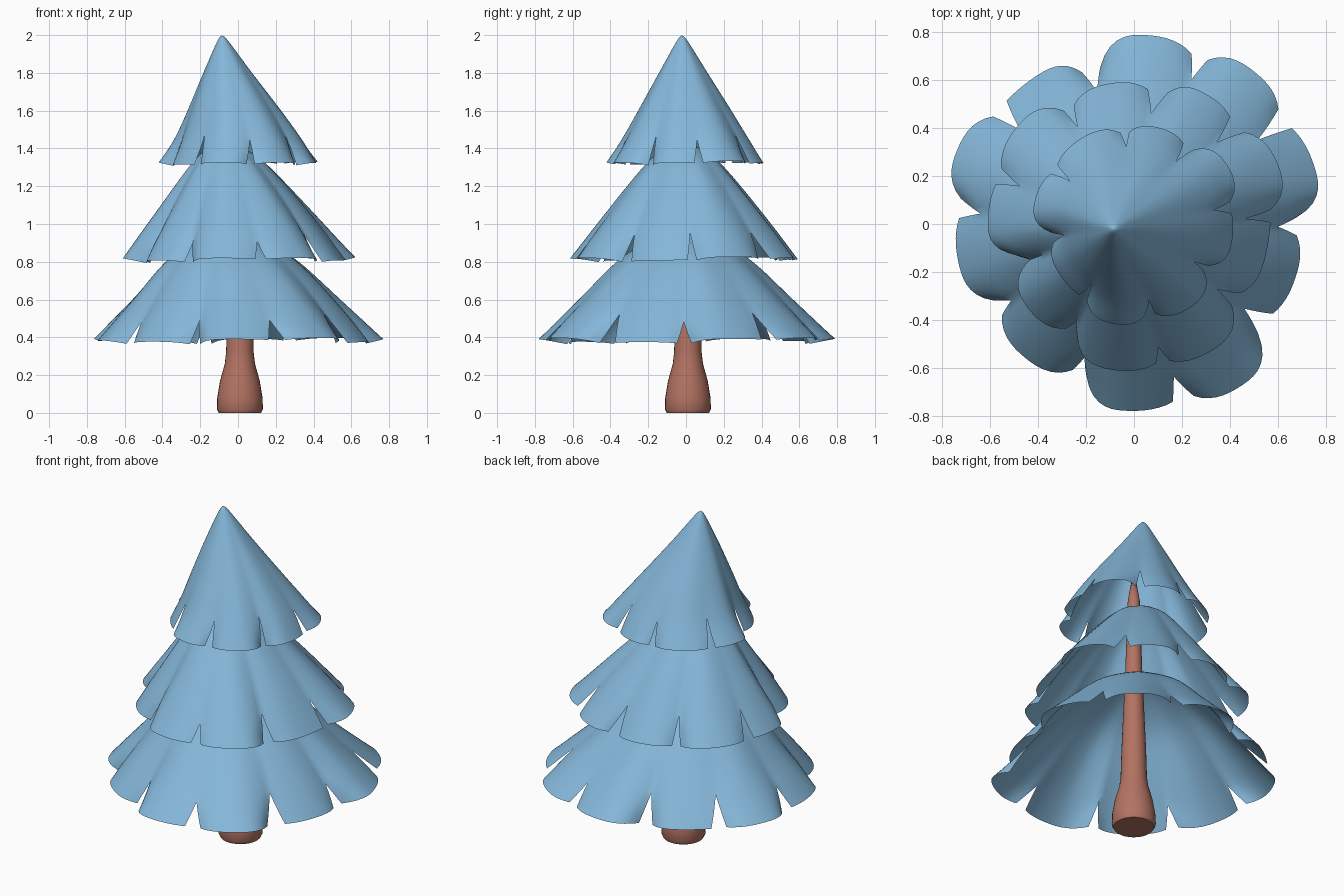
import bpy, bmesh, math, random
from mathutils import Vector

random.seed(4)
cube = bpy.data.objects.get("Cube")
if cube:
    bpy.data.objects.remove(cube, do_unlink=True)


def make_material(name, color):
    mat = bpy.data.materials.new(name)
    mat.use_nodes = True
    mat.diffuse_color = color
    bsdf = mat.node_tree.nodes["Principled BSDF"]
    bsdf.inputs["Base Color"].default_value = color
    bsdf.inputs["Roughness"].default_value = 0.8
    return mat


def finish(bm, name, mat):
    bmesh.ops.remove_doubles(bm, verts=bm.verts, dist=0.0005)
    mesh = bpy.data.meshes.new(name)
    bm.to_mesh(mesh)
    bm.free()
    mesh.materials.append(mat)
    obj = bpy.data.objects.new(name, mesh)
    bpy.context.collection.objects.link(obj)
    bpy.ops.object.select_all(action="DESELECT")
    obj.select_set(True)
    bpy.context.view_layer.objects.active = obj
    bpy.ops.object.shade_smooth_by_angle(angle=math.radians(50))
    return obj


def smooth_path(points, steps=6):
    """Curve through the points, with even steps in each span."""
    pts = [Vector(p) for p in points]
    pts = [2 * pts[0] - pts[1]] + pts + [2 * pts[-1] - pts[-2]]
    path = []
    for a, b, c, d in zip(pts, pts[1:], pts[2:], pts[3:]):
        for i in range(steps):
            t = i / steps
            path.append(0.5 * (2 * b + (c - a) * t + (2 * a - 5 * b + 4 * c - d) * t * t
                               + (3 * b - a - 3 * c + d) * t ** 3))
    return path + [pts[-2]]


def foliage_tier(name, profile, notches, cut, mat):
    """Open skirt of rounded lobes, split by pointed notches.
    Each profile point is radius, height and sideways lean of the axis.
    Each notch is its angle, its rim radius and the radius of the lobe after it."""
    rows = smooth_path(profile)
    last = len(rows) - 1
    rim = profile[-1][0]
    count = len(notches)
    starts = [last - random.choice(cut) for _ in notches]
    columns = 14
    bm = bmesh.new()
    for k in range(count):
        n = (k + 1) % count
        a0, r0, lobe = notches[k]
        a1, r1, _ = notches[n]
        a1 += 360 if n == 0 else 0
        gap0, gap1 = random.uniform(2, 4.5), random.uniform(2, 4.5)
        grid = []
        for i, (r, z, lean) in enumerate(rows):
            open0 = max(0, (i - starts[k]) / (last - starts[k]))
            open1 = max(0, (i - starts[n]) / (last - starts[n]))
            lo, hi = a0 + gap0 * open0, a1 - gap1 * open1
            fold = (i / last) ** 3
            line = []
            for j in range(columns + 1):
                s = j / columns
                angle = math.radians(lo + (hi - lo) * s)
                # Soft waves high up turn into rounded lobes at the rim
                x = abs(2 * s - 1)
                wave = (1 - math.cos(math.pi * x)) / 2
                dip = wave + (x ** 3 - wave) * fold
                target = lobe + ((r0 if s < 0.5 else r1) - lobe) * dip
                shift = (target - rim) * fold
                rad = max(0, r + shift)
                line.append(bm.verts.new((lean + rad * math.cos(angle),
                                          lean * 0.25 + rad * math.sin(angle),
                                          z + shift * 0.22)))
            grid.append(line)
        for up, down in zip(grid, grid[1:]):
            for j in range(columns):
                bm.faces.new((up[j], down[j], down[j + 1], up[j + 1]))
    bmesh.ops.dissolve_degenerate(bm, dist=0.0002, edges=bm.edges)
    return finish(bm, name, mat)


needles = make_material("frosty_blue", (0.235, 0.474, 0.694, 1))
bark = make_material("reddish_brown", (0.445, 0.171, 0.122, 1))

# Foliage, from the bottom up
foliage_tier("lower_foliage",
             [(0.04, 0.98, -0.04), (0.19, 0.91, -0.04), (0.36, 0.8, -0.03),
              (0.565, 0.6, -0.01), (0.78, 0.39, 0)],
             [(-1, 0.68, 0.79), (34, 0.77, 0.81), (68, 0.75, 0.79), (105, 0.67, 0.74),
              (140, 0.74, 0.8), (176, 0.73, 0.75), (212, 0.67, 0.72), (250, 0.66, 0.78),
              (285, 0.76, 0.81), (323, 0.69, 0.71)],
             (3, 4), needles)
foliage_tier("middle_foliage",
             [(0.03, 1.42, -0.06), (0.11, 1.39, -0.06), (0.21, 1.31, -0.045),
              (0.4, 1.09, -0.02), (0.62, 0.82, 0)],
             [(3, 0.57, 0.65), (44, 0.6, 0.62), (80, 0.565, 0.595), (119, 0.555, 0.635),
              (161, 0.6, 0.61), (199, 0.5, 0.565), (240, 0.52, 0.615), (282, 0.59, 0.62),
              (323, 0.53, 0.565)],
             (2, 3, 3), needles)
foliage_tier("top_foliage",
             [(0, 2, -0.085), (0.03, 1.967, -0.08), (0.13, 1.8, -0.055),
              (0.25, 1.6, -0.02), (0.34, 1.45, 0), (0.42, 1.325, 0)],
             [(10, 0.41, 0.46), (56, 0.395, 0.415), (96, 0.385, 0.42), (146, 0.405, 0.425),
              (189, 0.345, 0.375), (235, 0.375, 0.425), (281, 0.385, 0.42), (328, 0.355, 0.415)],
             (5, 6, 7), needles)

# Trunk, flared at the foot and tapering up inside the foliage
trunk_profile = [(0, 0), (0.112, 0), (0.122, 0.02), (0.12, 0.08), (0.105, 0.17),
                 (0.08, 0.26), (0.073, 0.32), (0.068, 0.5), (0.047, 1), (0.033, 1.45), (0, 1.65)]
bm = bmesh.new()
verts = [bm.verts.new((r, 0, z)) for r, z in trunk_profile]
edges = [bm.edges.new(pair) for pair in zip(verts, verts[1:])]
bmesh.ops.spin(bm, geom=verts + edges, cent=(0, 0, 0), axis=(0, 0, 1),
               angle=math.tau, steps=28)
bmesh.ops.remove_doubles(bm, verts=bm.verts, dist=0.0005)
bmesh.ops.recalc_face_normals(bm, faces=bm.faces)
trunk = finish(bm, "trunk", bark)
trunk.location = (0.01, 0.01, 0)
